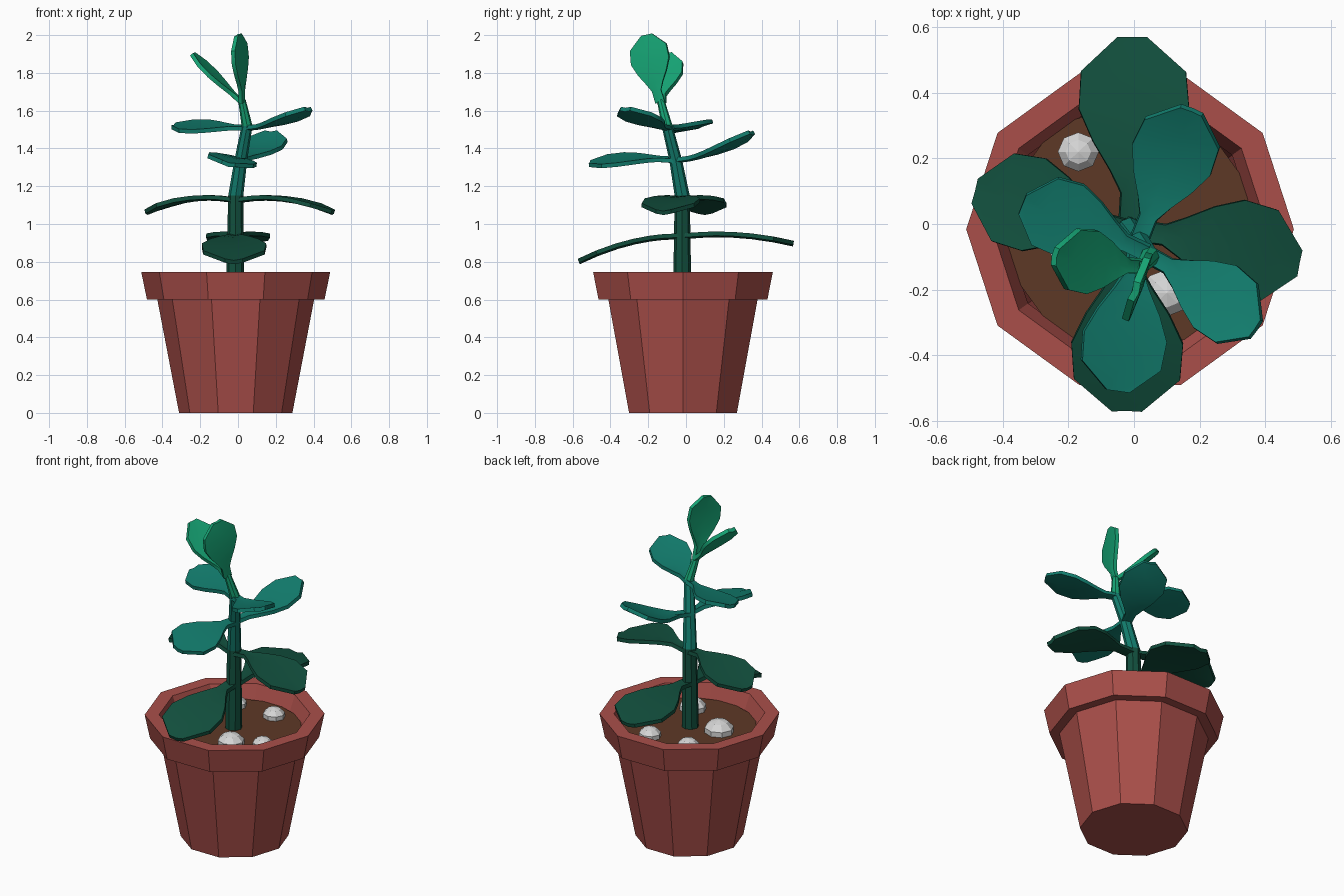
import bpy, bmesh, math
from mathutils import Vector

cube = bpy.data.objects.get("Cube")
if cube:
    bpy.data.objects.remove(cube, do_unlink=True)


def material(name, rgb):
    m = bpy.data.materials.new(name)
    m.use_nodes = True
    m.diffuse_color = (*rgb, 1)
    m.node_tree.nodes["Principled BSDF"].inputs["Base Color"].default_value = (*rgb, 1)
    return m


TERRACOTTA = material("terracotta", (0.40, 0.078, 0.068))
SOIL = material("brown soil", (0.11, 0.04, 0.019))
STONE = material("pale stone", (0.68, 0.68, 0.68))
DARK = material("dark green", (0.006, 0.08, 0.048))
TEAL = material("teal green", (0.006, 0.205, 0.155))
BRIGHT = material("bright green", (0.008, 0.38, 0.18))

CENTRE = Vector((-0.012, -0.016, 0))


def finish(name, bm, mats, smooth=False):
    bmesh.ops.recalc_face_normals(bm, faces=bm.faces)
    me = bpy.data.meshes.new(name)
    bm.to_mesh(me)
    bm.free()
    for m in mats:
        me.materials.append(m)
    ob = bpy.data.objects.new(name, me)
    bpy.context.collection.objects.link(ob)
    if smooth:
        bpy.ops.object.select_all(action='DESELECT')
        ob.select_set(True)
        bpy.context.view_layer.objects.active = ob
        bpy.ops.object.shade_smooth_by_angle(angle=math.radians(40))
    return ob


def rings(bm, sections, sides):
    """Skin a stack of level rings given as (centre, radius)."""
    loops = []
    for c, r in sections:
        loops.append([bm.verts.new(c + Vector((r * math.cos(a), r * math.sin(a), 0)))
                      for a in (math.tau * k / sides for k in range(sides))])
    bands = []
    for lo, hi in zip(loops, loops[1:]):
        bands.append([bm.faces.new((lo[k], lo[(k + 1) % sides], hi[(k + 1) % sides], hi[k]))
                      for k in range(sides)])
    return loops, bands


# Ten-sided pot with overhanging rim
bm = bmesh.new()
profile = [(0.30, 0), (0.415, 0.6), (0.47, 0.6), (0.5, 0.745), (0.42, 0.745), (0.385, 0.655)]
loops, _ = rings(bm, [(CENTRE + Vector((0, 0, z)), r) for r, z in profile], 10)
bm.faces.new(loops[0])
finish("pot", bm, [TERRACOTTA])

# Soil disc
bm = bmesh.new()
bmesh.ops.create_circle(bm, cap_ends=True, segments=10, radius=0.39)
bmesh.ops.translate(bm, verts=bm.verts, vec=CENTRE + Vector((0, 0, 0.665)))
finish("soil", bm, [SOIL])

# Stones on the soil
for i, (x, y, r) in enumerate([(-0.17, 0.22, 0.066), (0.09, 0.22, 0.066), (0.1, -0.21, 0.08),
                               (0.26, -0.13, 0.062), (-0.19, -0.05, 0.088)]):
    bm = bmesh.new()
    bmesh.ops.create_uvsphere(bm, u_segments=8, v_segments=5, radius=r)
    bmesh.ops.scale(bm, verts=bm.verts, vec=(1, 0.95, 0.75))
    bmesh.ops.translate(bm, verts=bm.verts, vec=(x, y, 0.675))
    finish(f"stone_{i + 1}", bm, [STONE])

# Bent stem, coloured by height
bm = bmesh.new()
path = [(-0.015, -0.02, 0.66, 0.048), (-0.012, -0.02, 1.15, 0.04), (0.015, -0.055, 1.34, 0.034),
        (0.048, -0.1, 1.52, 0.029), (0.02, -0.135, 1.66, 0.02)]
loops, bands = rings(bm, [(Vector(p[:3]), p[3]) for p in path], 8)
for band, slot in zip(bands, (0, 1, 1, 2)):
    for f in band:
        f.material_index = slot
bm.faces.new(loops[-1]).material_index = 2
finish("stem", bm, [DARK, TEAL, BRIGHT])

# Leaf outline: distance along the leaf, share of half width
OUTLINE = [(0, 0.2), (0.18, 0.2), (0.3, 0.42), (0.45, 0.74), (0.62, 1), (0.82, 0.95), (1, 0.27)]


def leaf(name, mat, base, mid, tip, half, up=(0, 0, 1), thick=0.022):
    base, mid, tip = Vector(base), Vector(mid), Vector(tip)
    ctrl = 2 * mid - (base + tip) / 2
    side = (tip - base).cross(Vector(up)).normalized()
    normal = side.cross(tip - base).normalized()
    bm = bmesh.new()
    rows = []
    for t, w in OUTLINE:
        p = base * (1 - t) ** 2 + ctrl * 2 * t * (1 - t) + tip * t ** 2
        row = []
        for s in (-1, 0, 1):
            dip = normal * (thick / 2 - (0.05 * half if s == 0 else 0))
            row.append(bm.verts.new(p + side * s * w * half + dip))
        rows.append(row)
    for a, b in zip(rows, rows[1:]):
        for k in (0, 1):
            bm.faces.new((a[k], a[k + 1], b[k + 1], b[k]))
    bmesh.ops.recalc_face_normals(bm, faces=bm.faces)
    bm.normal_update()
    if sum((f.normal.dot(normal) for f in bm.faces)) < 0:
        bmesh.ops.reverse_faces(bm, faces=bm.faces)
    bmesh.ops.solidify(bm, geom=bm.faces[:], thickness=thick)
    finish(name, bm, [mat], smooth=True)


# Lowest pair, front and back
leaf("low_back_leaf", DARK, (-0.01, -0.01, 0.94), (0, 0.28, 0.945), (-0.005, 0.57, 0.9), 0.168)
leaf("low_front_leaf", DARK, (-0.015, -0.03, 0.94), (-0.02, -0.3, 0.905), (-0.022, -0.57, 0.805), 0.17)
# Second pair, left and right
leaf("low_left_leaf", DARK, (0, -0.02, 1.13), (0.25, -0.06, 1.135), (0.505, -0.12, 1.065), 0.148)
leaf("low_right_leaf", DARK, (-0.02, -0.02, 1.13), (-0.25, 0.045, 1.135), (-0.485, 0.1, 1.065), 0.145)
# Third pair, front and back
leaf("middle_front_leaf", TEAL, (0.015, -0.06, 1.34), (-0.02, -0.29, 1.345), (-0.05, -0.51, 1.32),
     0.13, up=(0.22, 0, 1))
leaf("middle_back_leaf", TEAL, (0.015, -0.05, 1.34), (0.095, 0.15, 1.385), (0.175, 0.345, 1.485), 0.128)
# Fourth pair, left and right
leaf("upper_right_leaf", TEAL, (0.04, -0.09, 1.51), (-0.15, -0.005, 1.515), (-0.34, 0.06, 1.52),
     0.118, up=(0, -0.25, 1))
leaf("upper_left_leaf", TEAL, (0.045, -0.095, 1.51), (0.21, -0.195, 1.54), (0.37, -0.32, 1.61), 0.115)
# Young pair at the top
leaf("top_right_leaf", BRIGHT, (0.02, -0.13, 1.645), (-0.1, -0.12, 1.76), (-0.24, -0.1, 1.9),
     0.098, up=(0.7, -0.2, 0.7))
leaf("top_left_leaf", BRIGHT, (0.02, -0.135, 1.645), (0.015, -0.18, 1.82), (0, -0.205, 2.0),
     0.107, up=(-0.94, 0.33, 0))
